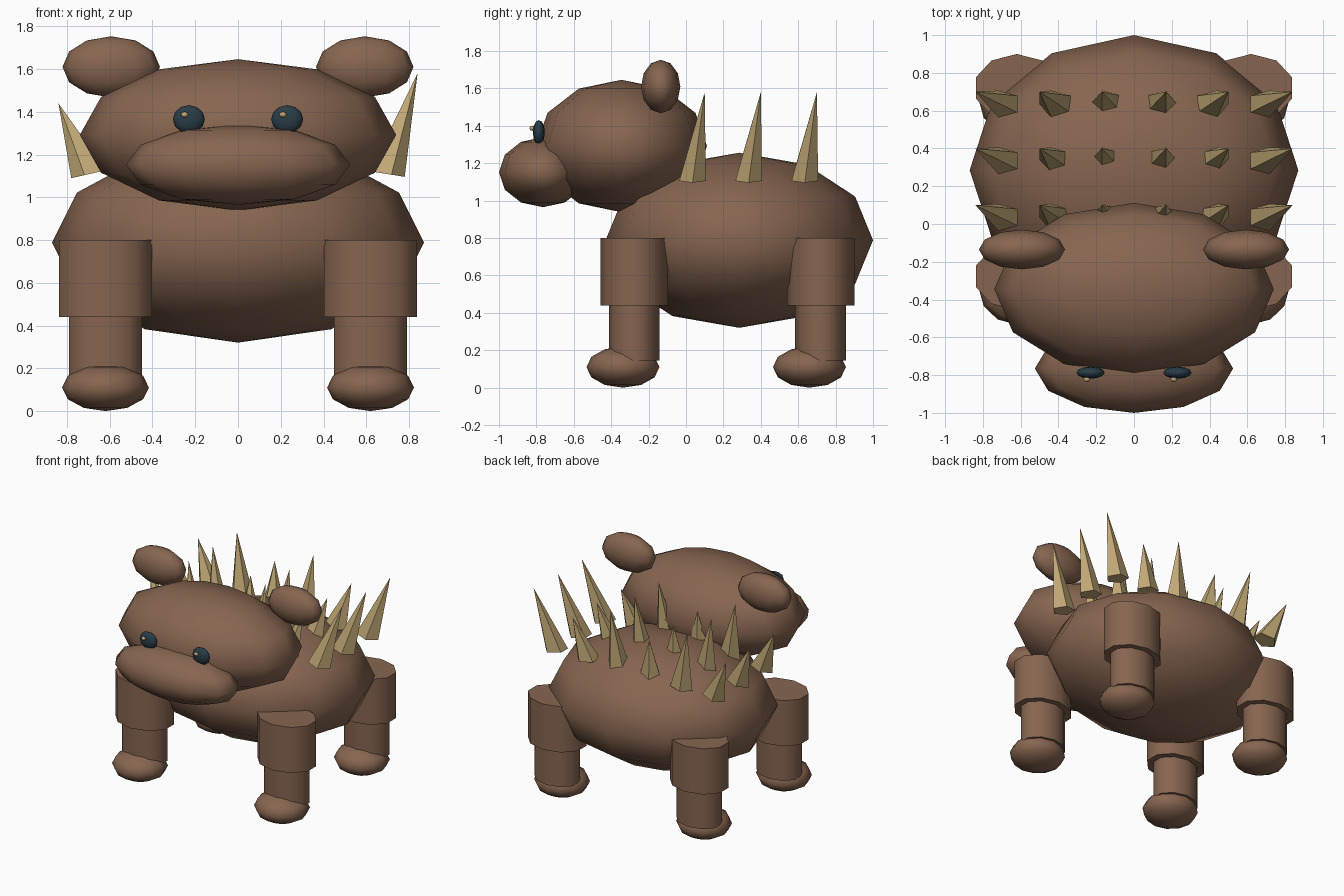
import bpy, bmesh, math
from mathutils import Vector, Matrix

if "Cube" in bpy.data.objects:
    bpy.data.objects.remove(bpy.data.objects["Cube"])


def material(name, rgb):
    m = bpy.data.materials.new(name)
    m.diffuse_color = (*rgb, 1)
    m.use_nodes = True
    m.node_tree.nodes["Principled BSDF"].inputs["Base Color"].default_value = m.diffuse_color
    return m


BROWN = material("brown_hide", (0.24, 0.13, 0.08))
TAN = material("tan_horn", (0.53, 0.39, 0.18))
DARK = material("dark_eye", (0.022, 0.046, 0.062))


def finish(name, bm, mat, smooth):
    bmesh.ops.recalc_face_normals(bm, faces=bm.faces[:])
    me = bpy.data.meshes.new(name)
    for f in bm.faces:
        f.smooth = smooth
    bm.to_mesh(me)
    bm.free()
    me.materials.append(mat)
    ob = bpy.data.objects.new(name, me)
    bpy.context.collection.objects.link(ob)
    return ob


def ellipsoid(name, center, radii, mat=BROWN, seg=12, rings=6):
    bm = bmesh.new()
    m = Matrix.Translation(center) @ Matrix.Diagonal((*radii, 1))
    bmesh.ops.create_uvsphere(bm, u_segments=seg, v_segments=rings, radius=1, matrix=m)
    return finish(name, bm, mat, True)


def prism(name, cx, cy, rx, ry, z0, z1, n=10):
    # upright tube with smooth sides and flat caps
    bm = bmesh.new()
    rows = []
    for z in (z0, z1):
        rows.append([bm.verts.new((cx + rx * math.sin(a), cy + ry * math.cos(a), z))
                     for a in (2 * math.pi * i / n for i in range(n))])
    for i in range(n):
        j = (i + 1) % n
        bm.faces.new((rows[0][i], rows[0][j], rows[1][j], rows[1][i]))
    bm.faces.new(rows[0])
    bm.faces.new(rows[1])
    for f in bm.faces:
        f.normal_update()
    for e in bm.edges:
        if any(len(f.verts) == n for f in e.link_faces):
            e.smooth = False
    ob = finish(name, bm, BROWN, True)
    for p in ob.data.polygons:
        p.use_smooth = len(p.vertices) == 4
    return ob


def spike(name, base, tip, rx, ry, n=5):
    # leaning faceted cone, its base tipped a little with the lean
    bm = bmesh.new()
    b, t = Vector(base), Vector(tip)
    lean = (t.x - b.x) / (t.z - b.z) * 0.5
    side = 1 if b.x > 0 else -1
    ring = []
    for i in range(n):
        a = 2 * math.pi * i / n
        dx, dy = side * rx * math.cos(a), ry * math.sin(a)
        ring.append(bm.verts.new((b.x + dx, b.y + dy, b.z - lean * dx)))
    top = bm.verts.new(t)
    for i in range(n):
        bm.faces.new((ring[i], ring[(i + 1) % n], top))
    bm.faces.new(ring)
    return finish(name, bm, TAN, False)


# Torso, head and muzzle
ellipsoid("body", (0, 0.285, 0.788), (0.87, 0.715, 0.468))
ellipsoid("head", (0, -0.345, 1.292), (0.74, 0.457, 0.354))
ellipsoid("muzzle", (0, -0.765, 1.152), (0.525, 0.235, 0.187))

for s, side in ((-1, "left"), (1, "right")):
    # Ears, eyes and eye glints
    ellipsoid(f"ear_{side}", (s * 0.593, -0.135, 1.61), (0.228, 0.105, 0.143))
    ellipsoid(f"eye_{side}", (s * 0.23, -0.787, 1.365), (0.075, 0.032, 0.066), DARK)
    ellipsoid(f"eye_glint_{side}", (s * 0.23 - 0.02, -0.822, 1.387),
              (0.018, 0.015, 0.014), TAN, 8, 4)
    # Legs: thick thigh, thinner shin, foot pushed forward
    for cy, end in ((-0.277, "front"), (0.72, "back")):
        prism(f"{end}_thigh_{side}", s * 0.62, cy, 0.229, 0.18, 0.44, 0.80)
        prism(f"{end}_shin_{side}", s * 0.62, cy, 0.179, 0.136, 0.145, 0.50)
        ellipsoid(f"{end}_foot_{side}", (s * 0.62, cy - 0.06, 0.11), (0.203, 0.195, 0.11))

# Three rows of six back spikes, long and short alternating
columns = ((-0.84, -0.69), (-0.5, -0.41), (-0.17, -0.14),
           (0.17, 0.14), (0.5, 0.41), (0.84, 0.69))
for r in range(3):
    y = 0.035 + 0.3 * r
    for c, (tip_x, base_x) in enumerate(columns):
        tip_z = 1.58 if c % 2 else 1.44
        spike(f"spike_{r}_{c}", (base_x, y, 1.11), (tip_x, y + 0.065, tip_z), 0.09, 0.075)
